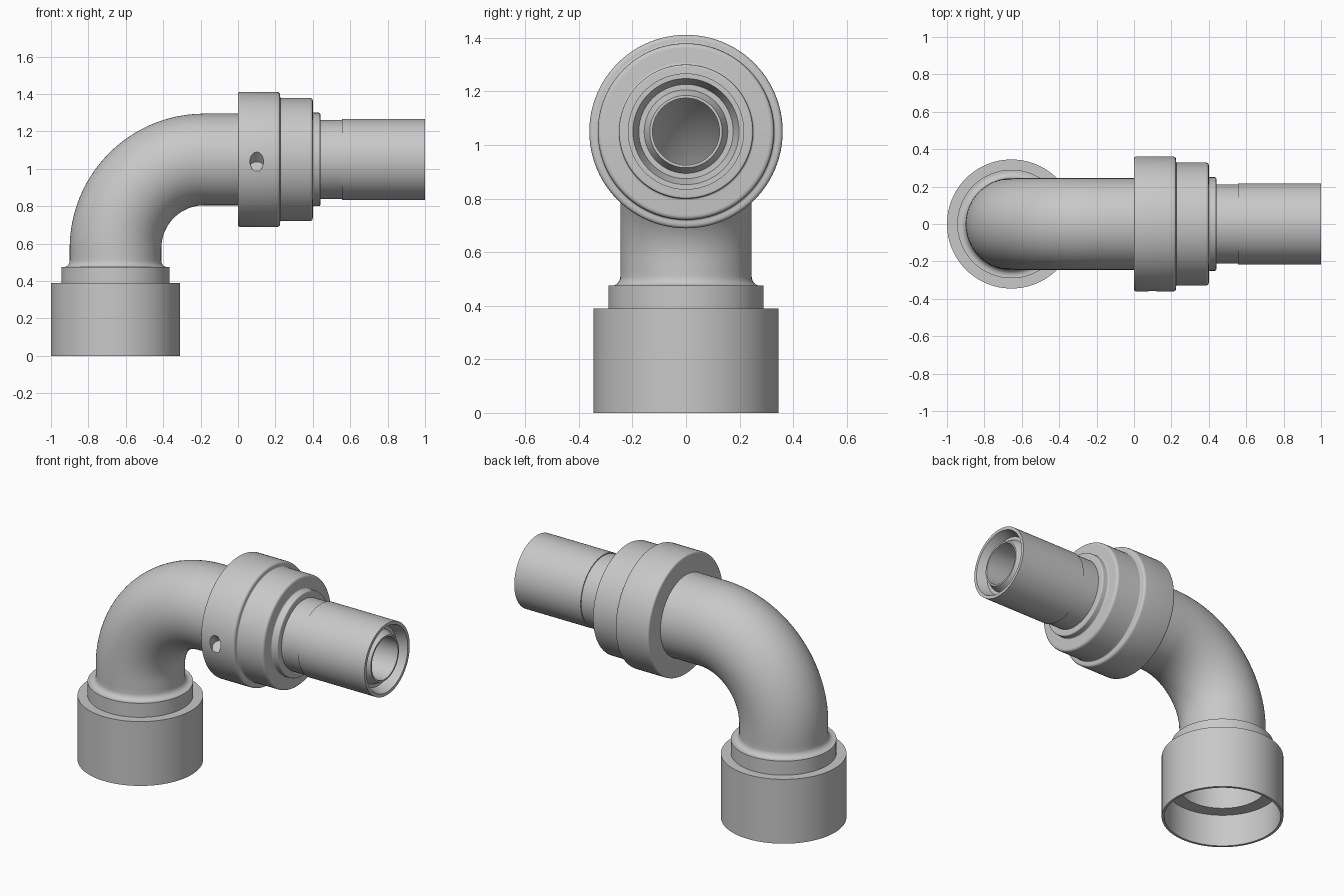
import bpy, bmesh, math
from mathutils import Vector, Matrix

if "Cube" in bpy.data.objects:
    bpy.data.objects.remove(bpy.data.objects["Cube"])

grey = bpy.data.materials.new("satin grey metal")
grey.use_nodes = True
grey.diffuse_color = (0.58, 0.58, 0.58, 1)
grey.node_tree.nodes["Principled BSDF"].inputs["Base Color"].default_value = grey.diffuse_color

# Centreline: straight up, quarter bend, then straight along +x
PIPE_X, PIPE_Z, BEND = -0.655, 1.05, 0.475
BEND_START = PIPE_Z - BEND
BEND_END = BEND_START + BEND * math.pi / 2
SIDES = 96


def along(x):
    """Distance along the centreline of a point on the horizontal run."""
    return BEND_END + x - (PIPE_X + BEND)


def frame(s):
    """Centre and radial direction of the cross-section at distance s."""
    a = min(max((s - BEND_START) / BEND, 0), math.pi / 2)
    pivot = Vector((PIPE_X + BEND, 0, BEND_START))
    out = Vector((-math.cos(a), 0, math.sin(a)))
    tangent = Vector((math.sin(a), 0, math.cos(a)))
    extra = min(s - BEND_START, 0) + max(s - BEND_END, 0)
    return pivot + out * BEND + tangent * extra, out


def rounded(corners):
    """Closed profile of (s, r, rounding) corners with curved corners."""
    pts = []
    for i, (s, r, rad) in enumerate(corners):
        p = Vector((s, r))
        if not rad:
            pts.append(p)
            continue
        a = Vector(corners[i - 1][:2])
        b = Vector(corners[(i + 1) % len(corners)][:2])
        a = p + (a - p).normalized() * rad
        b = p + (b - p).normalized() * rad
        for k in range(6):
            t = k / 5
            pts.append(a * (1 - t) ** 2 + p * 2 * t * (1 - t) + b * t ** 2)
    return pts


def sweep(name, profile):
    """Revolve a closed (distance, radius) profile about the centreline."""
    bm = bmesh.new()
    rings = []
    for s, r in profile:
        c, out = frame(s)
        rings.append([bm.verts.new(c + r * (out * math.cos(t) + Vector((0, math.sin(t), 0))))
                      for t in (2 * math.pi * k / SIDES for k in range(SIDES))])
    for i, ring in enumerate(rings):
        prev = rings[i - 1]
        for k in range(SIDES):
            n = (k + 1) % SIDES
            bm.faces.new((prev[k], prev[n], ring[n], ring[k]))
    bmesh.ops.recalc_face_normals(bm, faces=bm.faces)
    mesh = bpy.data.meshes.new(name)
    bm.to_mesh(mesh)
    bm.free()
    obj = bpy.data.objects.new(name, mesh)
    mesh.materials.append(grey)
    bpy.context.collection.objects.link(obj)
    return obj


def activate(obj):
    bpy.ops.object.select_all(action='DESELECT')
    obj.select_set(True)
    bpy.context.view_layer.objects.active = obj


# Socket at the bottom, with an inner shelf
socket = sweep("socket", rounded([
    (0, 0.33, 0), (0, 0.345, 0), (0.39, 0.345, 0), (0.39, 0.29, 0),
    (0.475, 0.29, 0), (0.475, 0.2, 0), (0.42, 0.25, 0), (0.2, 0.25, 0), (0.2, 0.33, 0)]))

# Hollow elbow with a small fillet at its foot
end = along(0.02)
stations = [0.51 + (end - 0.51) * k / 40 for k in range(41)]
fillet = [(0.475 + 0.035 * math.sin(t), 0.275 - 0.03 * (1 - math.cos(t)))
          for t in (0, 0.4, 0.8, 1.2)]
fillet = [(0.51 - 0.035 * math.cos(t), 0.275 - 0.03 * math.sin(t))
          for t in (math.pi / 2 * k / 6 for k in range(6))]
elbow = sweep("elbow", fillet + [(s, 0.245) for s in stations]
              + [(s, 0.2) for s in reversed(stations)] + [(0.475, 0.2)])

# Stepped coupling collar
collar = sweep("collar", rounded([
    (along(0), 0.19, 0), (along(0), 0.361, 0.014), (along(0.225), 0.361, 0.018),
    (along(0.225), 0.329, 0.008), (along(0.4), 0.329, 0.018), (along(0.4), 0.25, 0.008),
    (along(0.44), 0.25, 0.008), (along(0.44), 0.15, 0)]))

# Slanted spanner hole in the front of the collar
slant = Vector((0, -1, 1)).normalized()
mouth = Vector((0.1, -0.36, 1.04))
bm = bmesh.new()
bmesh.ops.create_cone(bm, cap_ends=True, segments=32, radius1=0.036, radius2=0.036, depth=0.2,
                      matrix=Matrix.Translation(mouth + slant * 0.06)
                      @ slant.to_track_quat('Z', 'Y').to_matrix().to_4x4())
cut_mesh = bpy.data.meshes.new("hole_cutter")
bm.to_mesh(cut_mesh)
bm.free()
cut_mesh.materials.append(grey)
cutter = bpy.data.objects.new("hole_cutter", cut_mesh)
cutter.hide_render = True
bpy.context.collection.objects.link(cutter)
mod = collar.modifiers.new("spanner_hole", 'BOOLEAN')
mod.operation = 'DIFFERENCE'
mod.solver = 'EXACT'
mod.object = cutter
activate(collar)
bpy.ops.object.modifier_apply(modifier=mod.name)
bpy.data.objects.remove(cutter)

# Outlet pipe: neck, sleeve, and a tapered recess in the end
outlet = sweep("outlet_pipe", rounded([
    (along(0.43), 0.125, 0), (along(0.43), 0.211, 0), (along(0.555), 0.211, 0),
    (along(0.555), 0.217, 0), (along(1), 0.217, 0), (along(1), 0.198, 0),
    (along(0.94), 0.176, 0), (along(0.94), 0.156, 0), (along(0.985), 0.135, 0),
    (along(0.985), 0.125, 0)]))

for part in (socket, elbow, collar, outlet):
    activate(part)
    bpy.ops.object.shade_smooth_by_angle(angle=math.radians(30))
